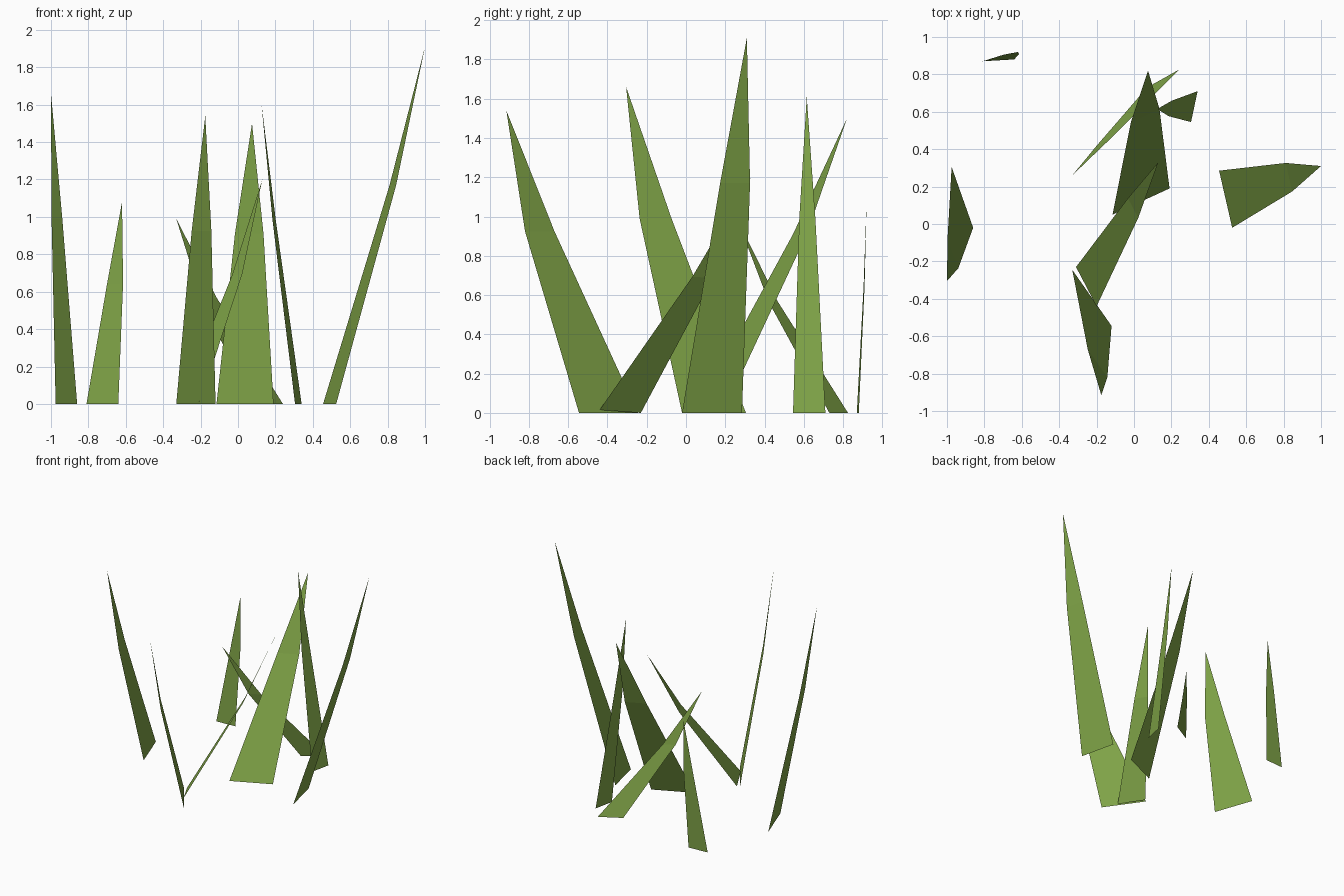
import bpy
from mathutils import Vector

green = bpy.data.materials.new("grass_green")
green.diffuse_color = (0.22, 0.38, 0.065, 1)


def blade(index, left, right, middle, tip):
    """Flat grass blade: a tapering quad that bends into a pointed triangle."""
    left, right, middle, tip = map(Vector, (left, right, middle, tip))
    quarter = (right - left) / 4            # half as wide at the bend
    verts = [left, right, middle + quarter, middle - quarter, tip]
    mesh = bpy.data.meshes.new(f"grass_blade_{index}")
    mesh.from_pydata(verts, [], [(0, 1, 2, 3), (3, 2, 4)])
    mesh.materials.append(green)
    obj = bpy.data.objects.new(f"grass_blade_{index}", mesh)
    bpy.context.collection.objects.link(obj)


# Each blade: two base corners, centre of the bend, tip
blades = [
    ((-0.81, 0.87, 0), (-0.64, 0.88, 0), (-0.657, 0.907, 0.645), (-0.62, 0.92, 1.08)),
    ((-0.975, 0.305, 0), (-0.86, -0.02, 0), (-0.968, -0.155, 0.99), (-1.0, -0.305, 1.66)),
    ((-0.33, -0.245, 0), (-0.12, -0.545, 0), (-0.195, -0.745, 0.925), (-0.175, -0.915, 1.54)),
    ((-0.31, -0.23, 0), (-0.20, -0.44, 0.015), (-0.005, 0.085, 0.69), (0.13, 0.33, 1.20)),
    ((-0.115, 0.05, 0), (0.19, 0.19, 0), (0.06, 0.58, 0.91), (0.075, 0.82, 1.50)),
    ((0.07, 0.73, 0), (0.24, 0.825, 0), (-0.155, 0.445, 0.565), (-0.33, 0.26, 0.99)),
    ((0.34, 0.71, 0), (0.305, 0.545, 0), (0.193, 0.618, 0.985), (0.125, 0.615, 1.61)),
    ((0.455, 0.285, 0), (0.525, -0.02, 0), (0.828, 0.25, 1.17), (1.0, 0.31, 1.91)),
]
for i, points in enumerate(blades, 1):
    blade(i, *points)
